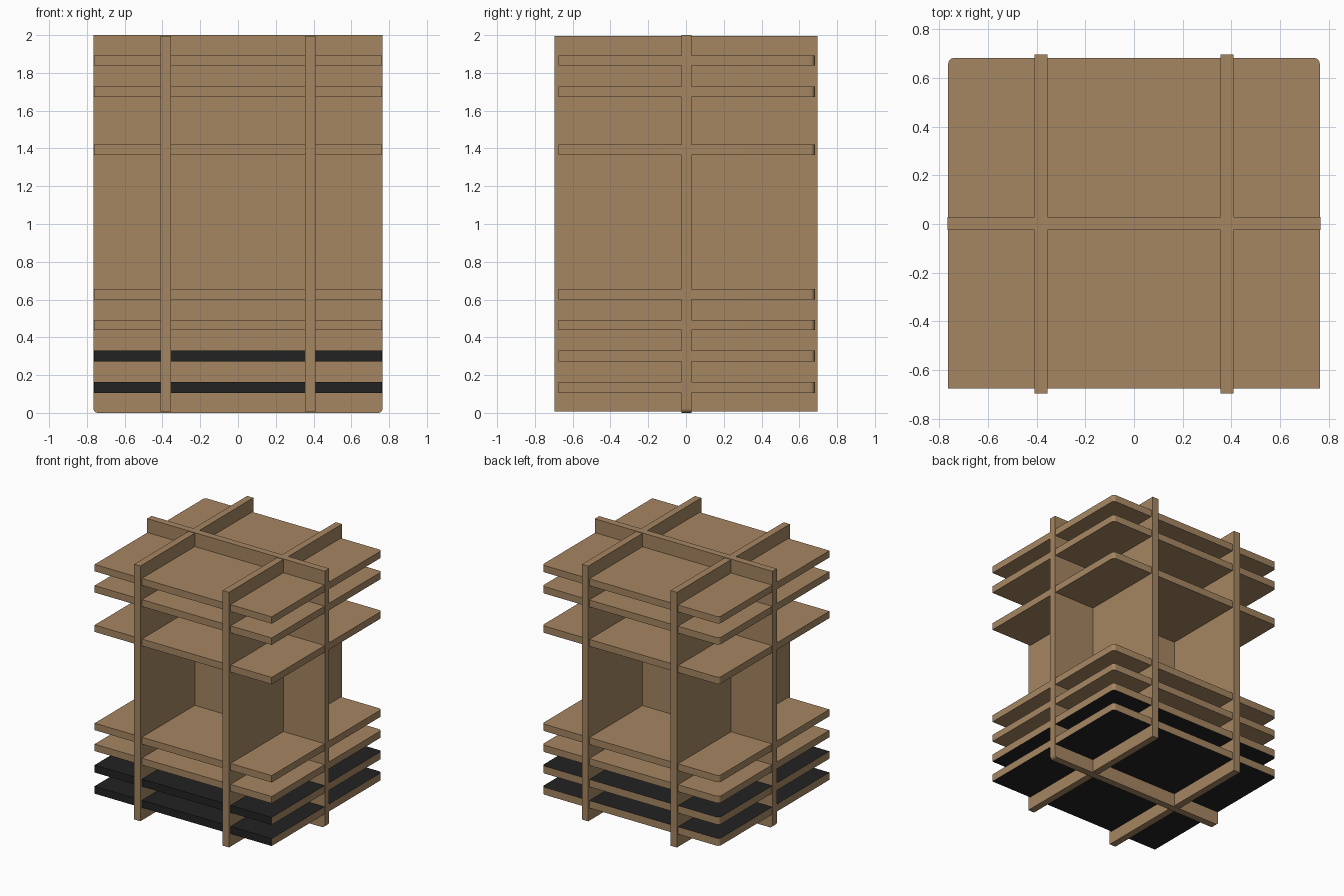
import bpy
import bmesh
from mathutils import Vector

cube = bpy.data.objects.get("Cube")
if cube:
    bpy.data.objects.remove(cube, do_unlink=True)


def make_material(name, color):
    mat = bpy.data.materials.new(name)
    mat.use_nodes = True
    mat.diffuse_color = color
    bsdf = mat.node_tree.nodes["Principled BSDF"]
    bsdf.inputs["Base Color"].default_value = color
    bsdf.inputs["Roughness"].default_value = 0.8
    return mat


wood = make_material("tan wood", (0.38, 0.24, 0.122, 1))
black = make_material("black paint", (0.016, 0.016, 0.016, 1))

THICK = 0.054


def board(name, low, high, round_edge=None, painted=None):
    """Box between two corners; round_edge picks edges to round by midpoint
    and direction, painted picks the black faces by normal."""
    low, high = Vector(low), Vector(high)
    center, size = (low + high) / 2, high - low
    bm = bmesh.new()
    bmesh.ops.create_cube(bm, size=1)
    bmesh.ops.scale(bm, vec=size, verts=bm.verts)
    if round_edge:
        edges = []
        for e in bm.edges:
            a, b = e.verts[0].co, e.verts[1].co
            if round_edge((a + b) / 2, (a - b).normalized()):
                edges.append(e)
        bmesh.ops.bevel(bm, geom=edges, offset=0.025, segments=6,
                        profile=0.5, affect='EDGES')
    bm.normal_update()
    if painted:
        for f in bm.faces:
            f.material_index = int(painted(f.normal))
    mesh = bpy.data.meshes.new(name)
    bm.to_mesh(mesh)
    bm.free()
    mesh.materials.append(wood)
    mesh.materials.append(black)
    obj = bpy.data.objects.new(name, mesh)
    obj.location = center
    bpy.context.collection.objects.link(obj)
    bpy.ops.object.select_all(action='DESELECT')
    obj.select_set(True)
    bpy.context.view_layer.objects.active = obj
    bpy.ops.object.shade_smooth_by_angle()
    return obj


def back_corner(mid, direction):
    return abs(direction.z) > 0.9 and mid.y > 0


def bottom_corner(mid, direction):
    return abs(direction.y) > 0.9 and mid.z < 0


def top_bottom_front(normal):
    return abs(normal.z) > 0.9 or normal.y < -0.9


# Horizontal shelves, rounded at the back; the two lowest are painted black
shelves = [
    ("lowest_shelf", 0.135, True),
    ("second_shelf", 0.30, True),
    ("third_shelf", 0.465, False),
    ("bay_floor", 0.628, False),
    ("bay_ceiling", 1.393, False),
    ("upper_shelf", 1.70, False),
    ("top_shelf", 1.865, False),
]
for name, z, is_black in shelves:
    half = THICK / 2 + (0.002 if is_black else 0)
    board(name, (-0.763, -0.675, z - half), (0.763, 0.682, z + half),
          back_corner, top_bottom_front if is_black else None)

# Upright boards running front to back
for name, x in (("left_upright", 0.382), ("right_upright", -0.382)):
    board(name, (x - THICK / 2, -0.695, 0.008), (x + THICK / 2, 0.697, 1.996))

# Centre panel running side to side, rounded at its lower corners
board("centre_panel", (-0.766, -0.025, 0), (0.766, 0.029, 2), bottom_corner)
